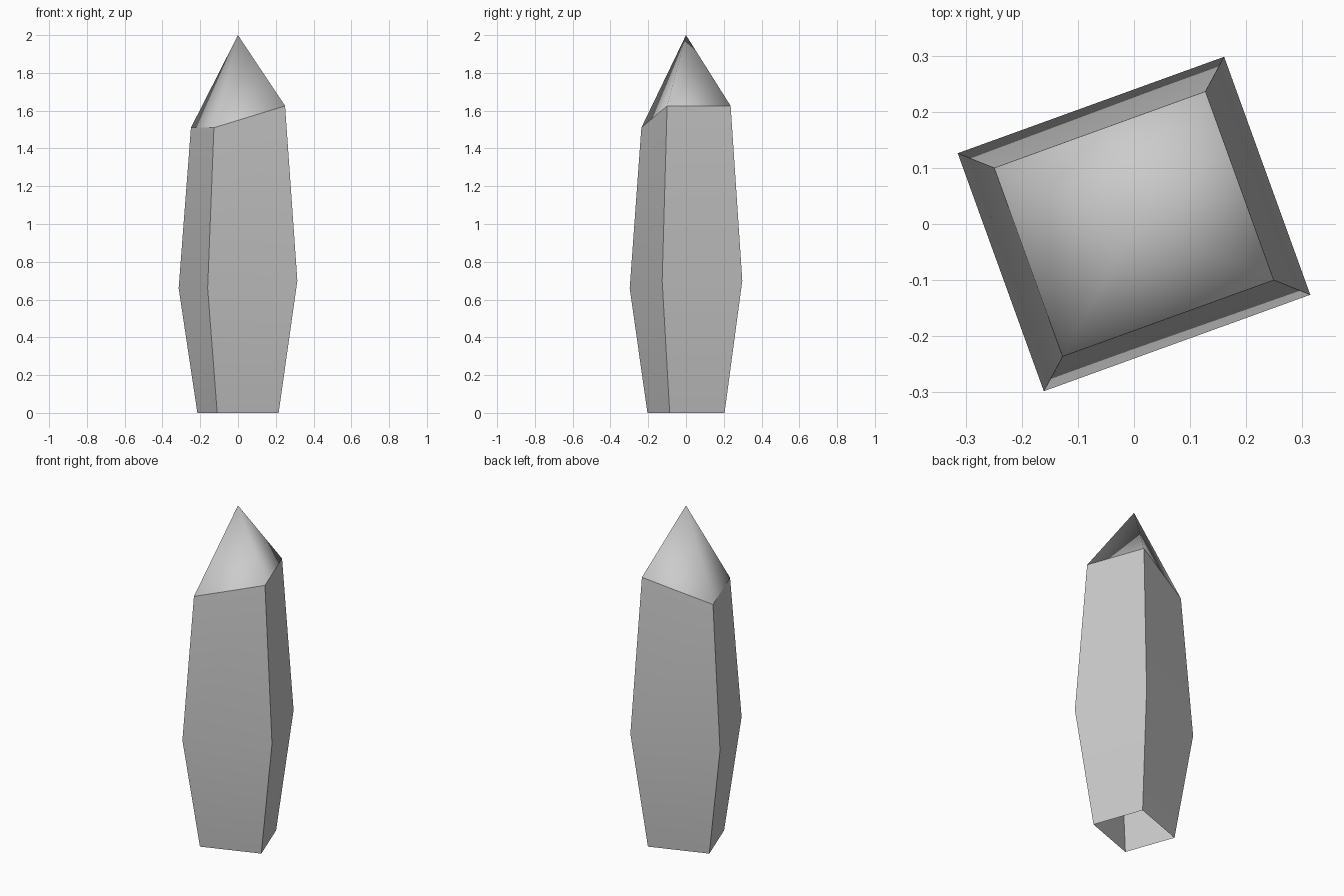
import bpy
import bmesh
from mathutils import Matrix, Vector
from math import radians

cube = bpy.data.objects.get("Cube")
if cube:
    bpy.data.objects.remove(cube, do_unlink=True)

# Single pale grey crystal colour
grey = bpy.data.materials.new("crystal_grey")
grey.use_nodes = True
colour = (0.6, 0.6, 0.6, 1)
grey.diffuse_color = colour
grey.node_tree.nodes["Principled BSDF"].inputs["Base Color"].default_value = colour

# Rectangular cross-section, turned about the vertical axis
WIDTH, DEPTH = 0.505, 0.451
TURN = Matrix.Rotation(radians(19.9), 3, "Z")
CORNERS = [(-1, -1), (1, -1), (1, 1), (-1, 1)]

bm = bmesh.new()


def ring(scale, low, high):
    """Four corners; the two right-hand ones sit higher, giving a slant."""
    points = []
    for sx, sy in CORNERS:
        p = TURN @ Vector((sx * WIDTH / 2, sy * DEPTH / 2, 0)) * scale
        p.z = high if sx > 0 else low
        points.append(bm.verts.new(p))
    return points


base = ring(0.685, 0, 0)
waist = ring(1, 0.66, 0.70)
shoulder = ring(0.793, 1.51, 1.625)
apex = bm.verts.new((0, 0, 2))

# Open-bottomed shaft and pointed tip
for i in range(4):
    j = (i + 1) % 4
    for lower, upper in ((base, waist), (waist, shoulder)):
        bm.faces.new((lower[i], lower[j], upper[j], upper[i]))
    bm.faces.new((shoulder[i], shoulder[j], apex))

# Smooth tip and smooth waist; hard shoulder and hard shaft corners
for face in bm.faces:
    face.smooth = True
for edge in bm.edges:
    at_waist = all(v in waist for v in edge.verts)
    at_tip = apex in edge.verts
    edge.smooth = at_waist or at_tip

mesh = bpy.data.meshes.new("crystal")
bm.to_mesh(mesh)
bm.free()
mesh.materials.append(grey)
crystal = bpy.data.objects.new("crystal", mesh)
bpy.context.collection.objects.link(crystal)
